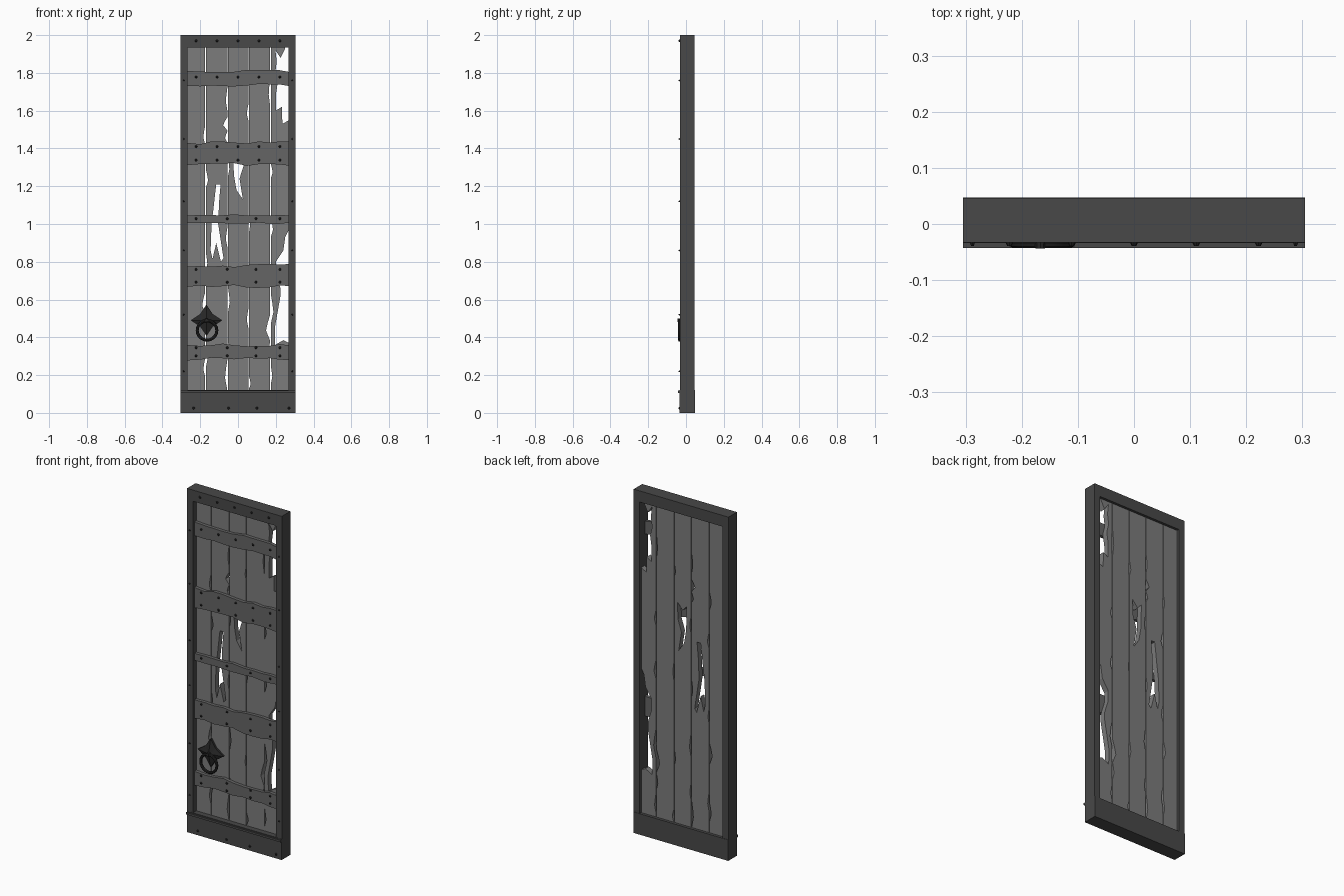
import bpy, bmesh, math, random
from mathutils import Matrix

if "Cube" in bpy.data.objects:
    bpy.data.objects.remove(bpy.data.objects["Cube"])
random.seed(4)


def material(name, v):
    m = bpy.data.materials.new(name)
    m.diffuse_color = (v, v, v, 1)
    m.use_nodes = True
    m.node_tree.nodes["Principled BSDF"].inputs["Base Color"].default_value = m.diffuse_color
    return m


FRAME, WOOD = material("dark_frame", 0.065), material("plank_wood", 0.20)
BAR, IRON = material("bar_wood", 0.13), material("black_iron", 0.02)


def add(name, mesh, mat):
    ob = bpy.data.objects.new(name, mesh)
    mesh.materials.clear()
    mesh.materials.append(mat)
    bpy.context.collection.objects.link(ob)
    return ob


def slab(name, loops, y0, y1, mat):
    """Extrude x/z outlines (first outer, rest holes) between y0 and y1."""
    cu = bpy.data.curves.new(name, 'CURVE')
    cu.dimensions, cu.fill_mode, cu.extrude = '2D', 'BOTH', (y1 - y0) / 2
    for pts in loops:
        sp = cu.splines.new('POLY')
        sp.points.add(len(pts) - 1)
        for p, (x, z) in zip(sp.points, pts):
            p.co = (x, z, 0, 1)
        sp.use_cyclic_u = True
    tmp = bpy.data.objects.new(name + "_outline", cu)
    bpy.context.collection.objects.link(tmp)
    bpy.context.view_layer.update()
    dg = bpy.context.evaluated_depsgraph_get()
    me = bpy.data.meshes.new_from_object(tmp.evaluated_get(dg))
    bpy.data.objects.remove(tmp)
    bm = bmesh.new()
    bm.from_mesh(me)
    bmesh.ops.remove_doubles(bm, verts=bm.verts, dist=1e-5)
    bmesh.ops.transform(bm, verts=bm.verts, matrix=Matrix.Translation((0, (y0 + y1) / 2, 0))
                        @ Matrix.Rotation(math.pi / 2, 4, 'X'))
    bmesh.ops.recalc_face_normals(bm, faces=bm.faces)
    for f in bm.faces:
        f.smooth = False
    bm.to_mesh(me)
    bm.free()
    return add(name, me, mat)


def box(name, x0, x1, y0, y1, z0, z1, mat):
    return slab(name, [[(x0, z0), (x1, z0), (x1, z1), (x0, z1)]], y0, y1, mat)


# Outer frame, kick board and its trim
box("left_stile", -0.305, -0.267, -0.033, 0.045, 0.105, 2, FRAME)
box("right_stile", 0.267, 0.305, -0.033, 0.045, 0.105, 2, FRAME)
box("top_rail", -0.267, 0.267, -0.033, 0.045, 1.935, 2, FRAME)
box("kick_board", -0.305, 0.305, -0.034, 0.047, 0, 0.122, FRAME)
box("kick_trim", -0.305, 0.305, -0.043, -0.034, 0.106, 0.118, FRAME)

# Chipped edges: (z, half height, depth) for each plank joint, cut from its left plank
L = {0: [(1.47, .05, .01), (.58, .06, .016), (.24, .05, .01)],
     1: [(1.66, .06, .008), (1.53, .035, .022), (1.46, .03, .012), (.93, .05, .008), (.2, .08, .012)],
     2: [(1.59, .04, .008), (.5, .05, .008)],
     3: [(1.7, .08, .008), (.45, .07, .022), (.33, .05, .01)]}
R = {0: [(1.24, .05, .012), (.8, .05, .008), (.3, .06, .01)],
     1: [(1.3, .05, .008), (.6, .07, .01), (.33, .05, .008)],
     2: [(1.0, .05, .006), (.16, .035, .01)],
     3: [(1.28, .04, .01), (.98, .05, .012), (.55, .08, .014), (.2, .05, .008)]}


def edge(x, chips, side):
    """Upward list of edge points with chips cut in the given direction."""
    pts = []
    for z, h, d in sorted(chips):
        pts += [(x, z - h), (x + side * d, z - h * .2), (x + side * d * .6, z + h * .4), (x, z + h)]
    return pts


Z0, Z1 = 0.11, 1.945
joints = [-0.172, -0.055, 0.056, 0.172]
xs = [-0.27] + joints + [0.27]
holes = {
    1: [(-.12, 1.17), (-.115, 1.21), (-.092, 1.21), (-.1, 1.12), (-.105, 1.0), (-.077, .82),
        (-.09, .80), (-.115, .90), (-.135, .815), (-.145, .86), (-.14, 1.0), (-.13, 1.08)],
    2: [(-.025, 1.40), (0, 1.37), (.035, 1.41), (.03, 1.31), (.008, 1.24), (.026, 1.13),
        (-.008, 1.18), (-.022, 1.26)]}
# Right side of the badly broken last plank
broken = [(.27, Z0), (.27, .37), (.24, .385), (.197, .36), (.195, .45), (.225, .62), (.225, .66),
          (.2, .74), (.2, .8), (.24, .86), (.25, .93), (.27, .97), (.27, 1.55), (.235, 1.53),
          (.232, 1.62), (.2, 1.6), (.2, 1.68), (.21, 1.75), (.197, 1.8), (.205, 1.86),
          (.198, 1.92), (.225, 1.88), (.25, 1.93), (.25, Z1)]
for i in range(5):
    g = 0.0015
    left = [(xs[i] + g, Z0)] + edge(xs[i] + g, R.get(i - 1, []), 1) + [(xs[i] + g, Z1)]
    right = [(xs[i + 1] - g, Z0)] + edge(xs[i + 1] - g, L.get(i, []), -1) + [(xs[i + 1] - g, Z1)]
    if i == 4:
        right = broken
    loops = [right + left[::-1]] + ([holes[i]] if i in holes else [])
    slab(f"plank_{i + 1}", loops, -0.002, 0.03, WOOD)

# Cross bars with uneven edges, and their nail rows
five = [-.222, -.111, 0, .111, .222]
four = [-.222, -.057, .095, .222]
bars = [(1.735, 1.81, five, [1.778]), (1.315, 1.43, five, [1.41, 1.338]),
        (1.005, 1.047, four, [1.028]), (.67, .78, four, [.76, .692]),
        (.285, .36, four, [.345, .302])]
nails = [(x, -0.033, 1.97) for x in five] + [(x, -0.034, .025) for x in (-.235, -.05, .1, .27)]
nails += [(s * .288, -0.033, z) for s in (-1, 1) for z in (.22, .52, .86, 1.12, 1.45, 1.76)]
for i, (a, b, cols, rows) in enumerate(bars):
    wob = min(.009, (b - a) * .1)
    px = [-.268, -.2, -.14, -.08, -.02, .05, .11, .17, .22, .268]
    low = [(x, a + random.uniform(-wob, wob)) for x in px]
    top = [(x, b + random.uniform(-wob, wob)) for x in px]
    slab(f"cross_bar_{i + 1}", [low + top[::-1]], -0.021, -0.002, BAR)
    nails += [(x, -0.021, z) for x in cols for z in rows]

# Domed nail heads
bm = bmesh.new()
for x, y, z in nails:
    m = Matrix.Translation((x, y - .002, z)) @ Matrix.Rotation(math.pi / 2, 4, 'X')
    r = .005 if abs(x) > .28 else .008
    bmesh.ops.create_cone(bm, cap_ends=True, segments=8, radius1=r, radius2=r * .5, depth=.008, matrix=m)
me = bpy.data.meshes.new("nail_heads")
bm.to_mesh(me)
bm.free()
add("nail_heads", me, IRON)

# Four-pointed knocker plate, raised to a central peak
cx, cz = -0.167, 0.49
bm = bmesh.new()
outer = []
for k in range(8):
    r = .083 if k % 2 == 0 else .047
    a = k * math.pi / 4
    outer.append((cx + r * math.cos(a), cz + r * math.sin(a)))
back = [bm.verts.new((x, -0.002, z)) for x, z in outer]
rim = [bm.verts.new((x, -0.014, z)) for x, z in outer]
peak = bm.verts.new((cx, -0.032, cz))
bm.faces.new(back)
for k in range(8):
    n = (k + 1) % 8
    bm.faces.new((back[k], back[n], rim[n], rim[k]))
    bm.faces.new((rim[k], rim[n], peak))
bmesh.ops.create_cone(bm, cap_ends=True, segments=10, radius1=.013, radius2=.009, depth=.024,
                      matrix=Matrix.Translation((cx, -.032, cz)) @ Matrix.Rotation(math.pi / 2, 4, 'X'))
bmesh.ops.recalc_face_normals(bm, faces=bm.faces)
me = bpy.data.meshes.new("knocker_plate")
bm.to_mesh(me)
bm.free()
add("knocker_plate", me, IRON)

# Pull ring hanging from the plate
bpy.ops.mesh.primitive_torus_add(major_radius=.052, minor_radius=.008, major_segments=20,
                                 minor_segments=8, location=(cx + .003, -.034, .437),
                                 rotation=(math.pi / 2, 0, 0))
ring = bpy.context.object
ring.name = "knocker_ring"
ring.data.materials.append(IRON)
bpy.ops.object.shade_smooth_by_angle()
